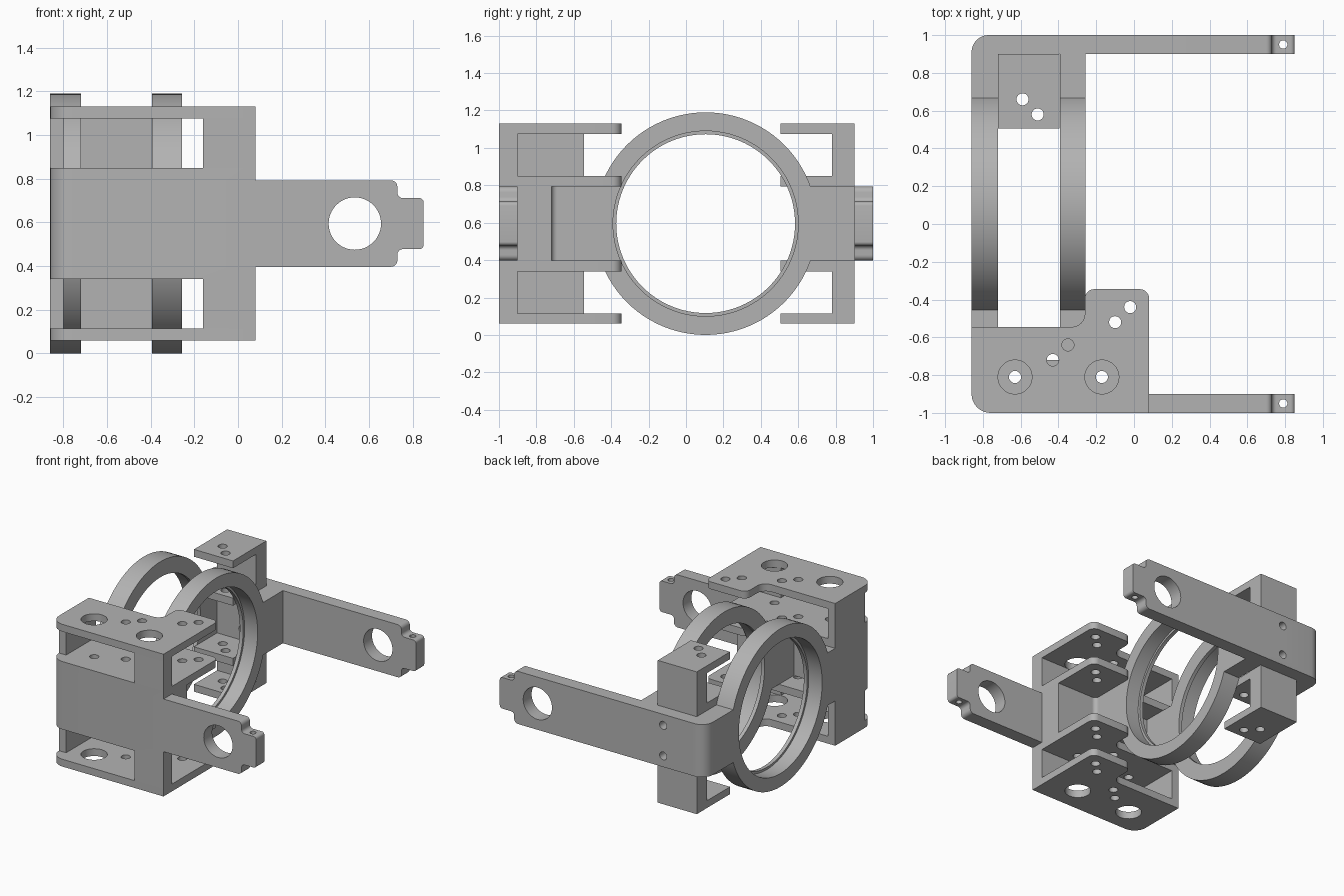
import bpy, bmesh, math
from mathutils import Vector

if "Cube" in bpy.data.objects:
    bpy.data.objects.remove(bpy.data.objects["Cube"])

grey = bpy.data.materials.new("matte grey")
grey.use_nodes = True
grey.diffuse_color = (0.45, 0.45, 0.45, 1)
grey.node_tree.nodes["Principled BSDF"].inputs["Base Color"].default_value = (0.45, 0.45, 0.45, 1)

MID = 0.595          # height of the symmetry plane and ring axis
LOW, HIGH = 0.397, 0.793


def rounded(corners, steps=8):
    """Outline with a fillet of radius r at every (a, b, r) corner."""
    pts = []
    for i, (a, b, r) in enumerate(corners):
        p = Vector((a, b))
        if not r:
            pts.append(p)
            continue
        u = (Vector(corners[i - 1][:2]) - p).normalized()
        v = (Vector(corners[(i + 1) % len(corners)][:2]) - p).normalized()
        half = u.angle(v) / 2
        centre = p + (u + v).normalized() * r / math.sin(half)
        s, e = p + u * r / math.tan(half) - centre, p + v * r / math.tan(half) - centre
        for k in range(steps + 1):
            t = k / steps
            turn = math.pi - 2 * half
            pts.append(centre + (s * math.sin((1 - t) * turn) + e * math.sin(t * turn)) / math.sin(turn))
    return pts


def prism(name, outline, axis, lo, hi):
    """Extrude a flat outline along an axis."""
    place = {"X": lambda p, d: (d, p[0], p[1]),
             "Y": lambda p, d: (p[0], d, p[1]),
             "Z": lambda p, d: (p[0], p[1], d)}[axis]
    bm = bmesh.new()
    face = bm.faces.new([bm.verts.new(place(p, lo)) for p in outline])
    out = bmesh.ops.extrude_face_region(bm, geom=[face])
    shift = Vector(place((0, 0), hi - lo))
    bmesh.ops.translate(bm, vec=shift, verts=[v for v in out["geom"] if isinstance(v, bmesh.types.BMVert)])
    bmesh.ops.recalc_face_normals(bm, faces=bm.faces)
    mesh = bpy.data.meshes.new(name)
    bm.to_mesh(mesh)
    bm.free()
    mesh.materials.append(grey)
    ob = bpy.data.objects.new(name, mesh)
    bpy.context.collection.objects.link(ob)
    return ob


def box(x0, x1, y0, y1, z0, z1):
    return prism("block", [(x0, y0), (x1, y0), (x1, y1), (x0, y1)], "Z", z0, z1)


def rod(a, b, r, axis, lo, hi, n=32):
    ring = [(a + r * math.cos(math.tau * k / n), b + r * math.sin(math.tau * k / n)) for k in range(n)]
    return prism("rod", ring, axis, lo, hi)


def combine(target, others, op):
    for ob in others:
        mod = target.modifiers.new("join", "BOOLEAN")
        mod.operation, mod.solver, mod.object = op, "EXACT", ob
        bpy.context.view_layer.objects.active = target
        bpy.ops.object.modifier_apply(modifier=mod.name)
        bpy.data.objects.remove(ob)
    return target


def finish(ob):
    bpy.ops.object.select_all(action="DESELECT")
    ob.select_set(True)
    bpy.context.view_layer.objects.active = ob
    bpy.ops.object.shade_smooth_by_angle(angle=math.radians(30))


def mirrored(z0, z1):
    """A height range and its reflection about the middle plane."""
    return [(z0, z1), (2 * MID - z1, 2 * MID - z0)]


def arm(start, y0, y1):
    """Side arm with a round window and a drilled, narrower tip."""
    half = [(start, 0.198, 0), (0.73, 0.198, 0.03), (0.73, 0.117, 0.025), (0.85, 0.117, 0.02)]
    outline = [(x, MID - d, r) for x, d, r in half] + [(x, MID + d, r) for x, d, r in reversed(half)]
    body = prism("arm", rounded(outline, 5), "Y", y0, y1)
    return combine(body, [rod(0.535, MID, 0.12, "Y", y0 - 1, y1 + 1, 48),
                          rod(0.79, (y0 + y1) / 2, 0.022, "Z", 0, 1, 20)], "DIFFERENCE")


# Front bracket: solid core with the arm
core_shape = rounded([(-0.86, -1, 0.1), (0.08, -1, 0), (0.08, -0.72, 0), (-0.86, -0.72, 0)])
front = prism("front_bracket", core_shape, "Z", LOW, HIGH)
combine(front, [arm(0.0, -1, -0.9)], "UNION")

# Front bracket: four drilled shelves and the walls between them
shelf_shape = rounded([(-0.86, -1, 0.1), (0.08, -1, 0), (0.08, -0.345, 0.05),
                       (-0.26, -0.345, 0.05), (-0.26, -0.545, 0.07), (-0.86, -0.545, 0)])
small_holes = [(-0.43, -0.72), (-0.35, -0.64), (-0.1, -0.52), (-0.02, -0.44)]
bolts = [(-0.63, -0.81), (-0.17, -0.81)]
for z0, z1 in mirrored(1.075, 1.13) + mirrored(HIGH, 0.85):
    outer = abs((z0 + z1) / 2 - MID) > 0.4
    shelf = prism("shelf", shelf_shape, "Z", z0, z1)
    holes = [rod(x, y, 0.032, "Z", -1, 2, 24) for x, y in small_holes]
    if outer:
        holes += [rod(x, y, 0.09, "Z", -1, 2) for x, y in bolts]
    combine(shelf, holes, "DIFFERENCE")
    combine(front, [shelf], "UNION")
for z0, z1 in mirrored(0.85, 1.075):
    combine(front, [box(-0.16, 0.08, -1, -0.9, z0, z1),
                    box(-0.86, -0.8, -0.9, -0.545, z0, z1)], "UNION")
combine(front, [rod(x, y, 0.032, "Z", -1, 2, 24) for x, y in bolts], "DIFFERENCE")
finish(front)

# Rear bracket: rounded back plate, arm, upright post and tabs
back_shape = rounded([(-0.86, 0.9, 0), (-0.2, 0.9, 0), (-0.2, 1, 0), (-0.86, 1, 0.09)])
rear = prism("rear_bracket", back_shape, "Z", LOW, HIGH)
parts = [arm(-0.3, 0.9, 1), box(-0.72, -0.395, 0.78, 0.9, 0.06, 1.13)]
for z0, z1 in mirrored(1.075, 1.13) + mirrored(HIGH, 0.85):
    parts.append(box(-0.72, -0.395, 0.505, 0.9, z0, z1))
combine(rear, parts, "UNION")
combine(rear, [rod(x, y, 0.032, "Z", -1, 2, 24) for x, y in [(-0.59, 0.66), (-0.51, 0.58)]]
        + [rod(-0.51, MID + s * 0.115, 0.03, "Y", 0.5, 1.5, 24) for s in (-1, 1)], "DIFFERENCE")
finish(rear)

# Two rings bridging the brackets, each with a thin inner lip
RING_Y = 0.105
for name, x0, x1, lip0, lip1 in [("inner_ring", -0.393, -0.257, -0.365, 0),
                                 ("outer_ring", -0.86, -0.72, -1, -0.748)]:
    ring = rod(RING_Y, MID, MID, "X", x0, x1, 96)
    ring.name = ring.data.name = name
    combine(ring, [box(x0, x1, -0.72, 0, LOW, HIGH), box(x0, x1, 0.2, 0.9, LOW, HIGH)], "UNION")
    combine(ring, [rod(RING_Y, MID, 0.478, "X", -1.5, 0.5, 96),
                   rod(RING_Y, MID, 0.495, "X", lip0, lip1, 96)], "DIFFERENCE")
    finish(ring)

# Fillet where the front core meets the inner ring
corner = prism("core_fillet", rounded([(-0.257, -0.72, 0), (-0.225, -0.72, 0),
                                       (-0.257, -0.72, 0.031), (-0.257, -0.688, 0)]), "Z", LOW, HIGH)
finish(corner)
